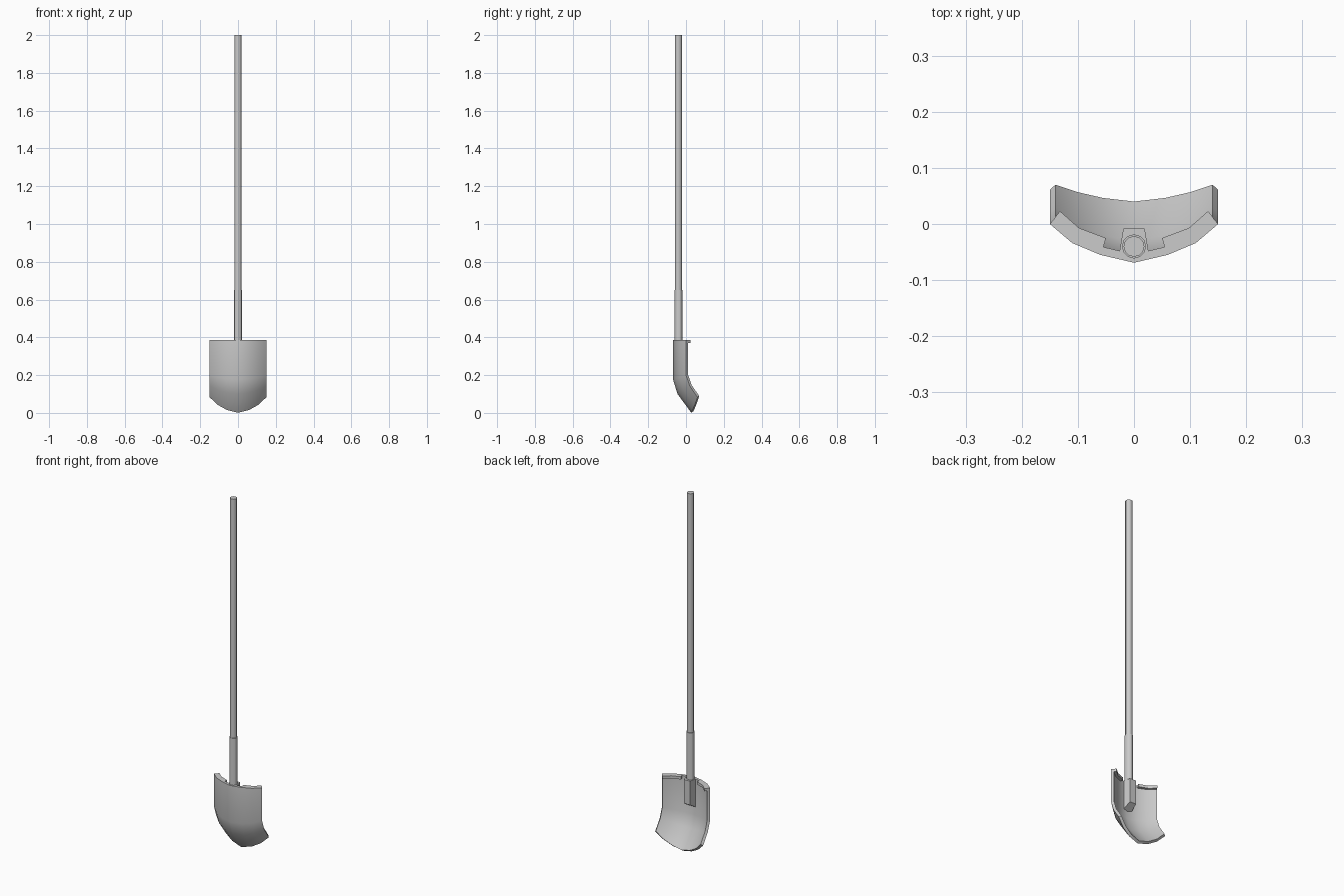
import bpy, bmesh

if "Cube" in bpy.data.objects:
    bpy.data.objects.remove(bpy.data.objects["Cube"])

HY = -0.04   # handle axis
TOP = 0.385  # blade rim height


def make(name, verts, faces, smooth=True):
    me = bpy.data.meshes.new(name)
    me.from_pydata(verts, [], faces)
    bm = bmesh.new()
    bm.from_mesh(me)
    bmesh.ops.recalc_face_normals(bm, faces=bm.faces)
    bm.to_mesh(me)
    bm.free()
    ob = bpy.data.objects.new(name, me)
    bpy.context.collection.objects.link(ob)
    bpy.ops.object.select_all(action='DESELECT')
    ob.select_set(True)
    bpy.context.view_layer.objects.active = ob
    if smooth:
        bpy.ops.object.shade_smooth_by_angle()
    return ob


def loft(name, bottom, top, smooth=False):
    n = len(bottom)
    sides = [(i, (i + 1) % n, (i + 1) % n + n, i + n) for i in range(n)]
    caps = [tuple(range(n))[::-1], tuple(range(n, 2 * n))]
    return make(name, bottom + top, sides + caps, smooth)


def rod(name, radius, z0, z1):
    bpy.ops.mesh.primitive_cylinder_add(vertices=12, radius=radius, depth=z1 - z0,
                                        location=(0, HY, (z0 + z1) / 2))
    bpy.context.object.name = name
    bpy.ops.object.shade_smooth_by_angle()


# Blade: vertical (y, z) profiles at four widths, mirrored, then thickened
half = [
    (0.0, [(-.069, TOP), (-.069, .178), (-.045, .10), (.028, .001)]),
    (.06, [(-.055, TOP), (-.055, .181), (-.032, .107), (.035, .016)]),
    (.11, [(-.034, TOP), (-.034, .188), (-.012, .122), (.047, .044)]),
    (.15, [(.000, TOP), (.000, .200), (.020, .142), (.061, .083)]),
]
cols = [(-x, p) for x, p in half[:0:-1]] + half
verts = [(x, y, z) for x, p in cols for y, z in p]
faces = [(4 * c + r, 4 * c + r + 1, 4 * c + r + 5, 4 * c + r + 4)
         for c in range(len(cols) - 1) for r in range(3)]
blade = make("blade", verts, faces)
# outer surface must face the front so thickness grows inward
if sum(p.normal.y for p in blade.data.polygons) > 0:
    blade.data.flip_normals()
sol = blade.modifiers.new("thickness", 'SOLIDIFY')
sol.thickness = 0.015
sol.offset = -1
bpy.ops.object.modifier_apply(modifier=sol.name)
bpy.ops.object.shade_smooth_by_angle()

# Foot treads along the rim, one on each side of the socket
tread = [(.055, -.043), (.104, -.021), (.142, .010), (.132, .023), (.098, -.007), (.05, -.025)]
for side, label in ((-1, "left"), (1, "right")):
    loft("tread_" + label, [(side * x, y, .37) for x, y in tread],
         [(side * x, y, TOP) for x, y in tread])

# Socket spine: wedge inside the blade with a sloping lower end
loft("socket_spine",
     [(-.027, -.058, .22), (.027, -.058, .22), (.019, -.008, .25), (-.019, -.008, .25)],
     [(-.027, -.056, TOP), (.027, -.056, TOP), (.019, -.008, TOP), (-.019, -.008, TOP)])

# Socket tube and long handle
rod("socket_tube", .0215, .36, .65)
rod("handle", .0185, .60, 2.0)
